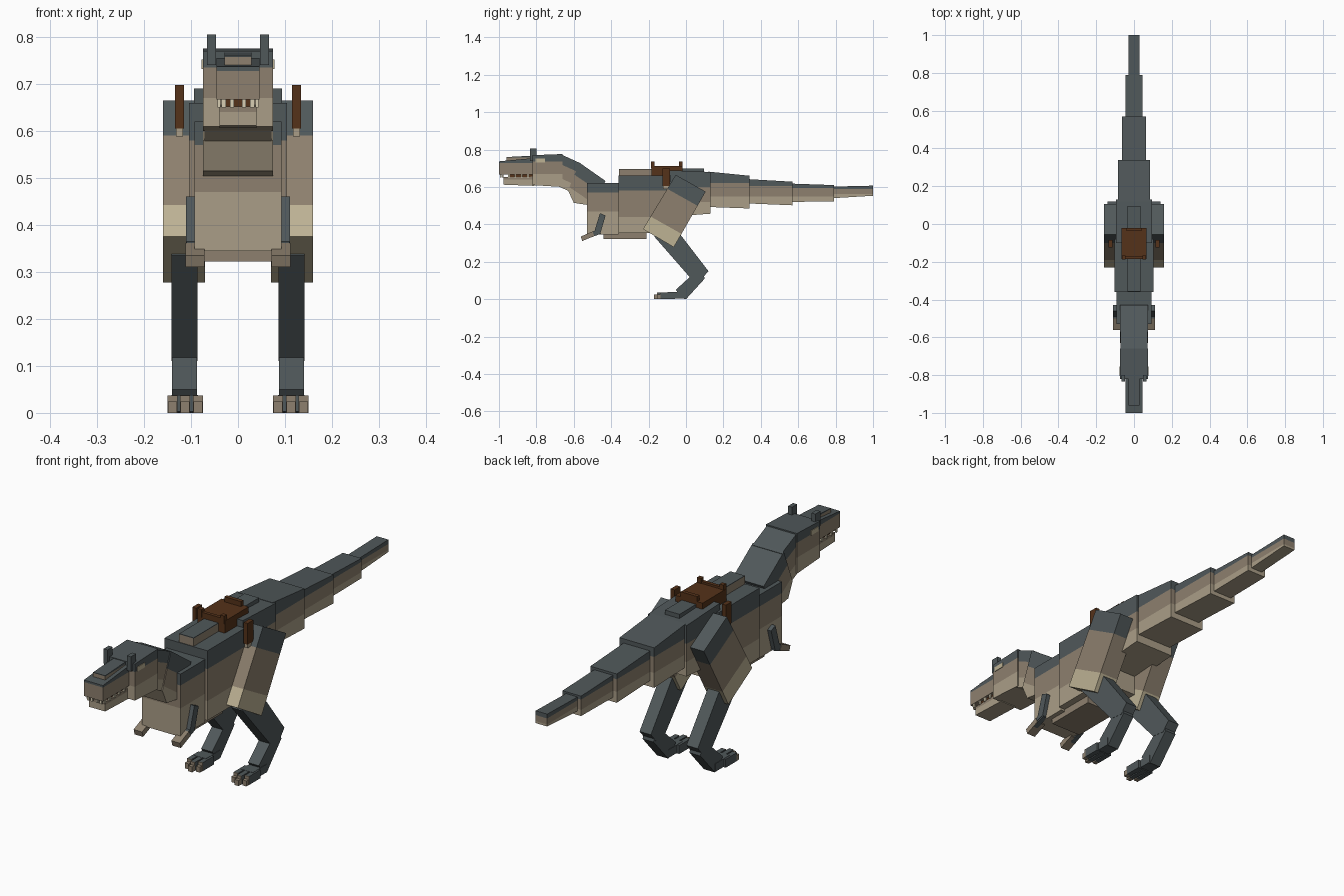
import bpy, bmesh
from mathutils import Vector

if "Cube" in bpy.data.objects:
    bpy.data.objects.remove(bpy.data.objects["Cube"])


def material(name, hex_code):
    """Flat colour from an sRGB hex code, stored as linear values."""
    srgb = [int(hex_code[i:i + 2], 16) / 255 for i in (0, 2, 4)]
    lin = [c / 12.92 if c <= 0.04045 else ((c + 0.055) / 1.055) ** 2.4 for c in srgb]
    m = bpy.data.materials.new(name)
    m.diffuse_color = (*lin, 1)
    m.use_nodes = True
    m.node_tree.nodes["Principled BSDF"].inputs["Base Color"].default_value = m.diffuse_color
    return m


SLATE = material("slate_hide", "50585A")
TAUPE = material("taupe_hide", "8D806E")
SAND = material("sand_belly", "AA9E87")
BEIGE = material("pale_beige", "BDB294")
BROWN = material("saddle_leather", "553219")
TOOTH = material("tooth_cream", "D8CFB4")
HIDE = [SAND, TAUPE, SLATE]


def prism(name, pts, x0, x1, mats, bands=(), slope=0.0, mirror=False):
    """Side profile (y, z) extruded from x0 to x1, coloured in bands of height z - slope*y."""
    bm = bmesh.new()
    a = [bm.verts.new((x0, y, z)) for y, z in pts]
    b = [bm.verts.new((x1, y, z)) for y, z in pts]
    n = len(pts)
    bm.faces.new(a)
    bm.faces.new(b[::-1])
    for i in range(n):
        j = (i + 1) % n
        bm.faces.new((a[i], b[i], b[j], a[j]))
    up = Vector((0, -slope, 1))
    for t in bands:
        bmesh.ops.bisect_plane(bm, geom=bm.verts[:] + bm.edges[:] + bm.faces[:],
                               plane_co=(0, 0, t), plane_no=up)
    for f in bm.faces:
        h = up.dot(f.calc_center_median())
        f.material_index = sum(h > t for t in bands)
    bmesh.ops.recalc_face_normals(bm, faces=bm.faces)
    me = bpy.data.meshes.new(name)
    bm.to_mesh(me)
    bm.free()
    for m in mats:
        me.materials.append(m)
    ob = bpy.data.objects.new(name, me)
    bpy.context.collection.objects.link(ob)
    if mirror:
        ob.modifiers.new("mirror", 'MIRROR').use_mirror_merge = False
    return ob


def box(name, x, y, z, mats, bands=(), mirror=False):
    pts = [(y[0], z[0]), (y[1], z[0]), (y[1], z[1]), (y[0], z[1])]
    return prism(name, pts, x[0], x[1], mats, bands, 0, mirror)


# Body
box("chest", (-.093, .093), (-.53, -.36), (.345, .62), HIDE, (.47, .57))
box("torso", (-.104, .104), (-.36, -.08), (.355, .66), HIDE, (.44, .58))
box("belly", (-.073, .073), (-.44, -.21), (.322, .362), [TAUPE])
prism("hips", [(-.10, .44), (.13, .457), (.13, .68), (-.10, .69)], -.094, .094,
      HIDE, (.52, .60))
box("front_back_ridge", (-.035, .035), (-.357, -.16), (.65, .697), [TAUPE, SLATE], (.694,))
box("rear_back_ridge", (-.035, .035), (-.05, .095), (.66, .70), [SLATE])

# Tail: y start, y end, half width, bottom and top at both ends, colour bands
TAIL = [(.12, .34, .084, .493, .682, .485, .66, .55, .62),
        (.33, .57, .064, .512, .642, .502, .628, .55, .605),
        (.56, .79, .045, .52, .618, .523, .61, .55, .595),
        (.785, 1.0, .028, .54, .602, .553, .607, .562, .588)]
for i, (y0, y1, w, b0, t0, b1, t1, low, high) in enumerate(TAIL):
    prism(f"tail_{i + 1}", [(y0, b0), (y1, b1), (y1, t1), (y0, t0)], -w, w, HIDE, (low, high))

# Neck
prism("lower_neck", [(-.57, .73), (-.43, .632), (-.50, .50), (-.60, .515), (-.63, .58)],
      -.075, .075, HIDE, (.175, .26), -.68)
prism("upper_neck", [(-.67, .775), (-.56, .725), (-.59, .56), (-.68, .603)],
      -.071, .071, HIDE, (.345, .42), -.45)

# Head and jaws
prism("head", [(-.82, .61), (-.66, .60), (-.66, .776), (-.82, .77)], -.075, .075,
      HIDE, (.67, .735))
prism("snout", [(-1.0, .667), (-.81, .667), (-.81, .755), (-1.0, .737)], -.046, .046,
      [TAUPE, SLATE], (.728,))
prism("snout_ridge", [(-.96, .735), (-.81, .735), (-.81, .768), (-.96, .760)], -.029, .029,
      [TAUPE, SLATE], (.757,))
prism("lower_jaw", [(-.975, .612), (-.81, .606), (-.81, .655), (-.975, .652)], -.039, .039,
      [SAND, TAUPE], (.64,))
box("mouth", (-.032, .032), (-.95, -.81), (.645, .672), [BROWN])
for i in range(5):
    y = -.985 + .034 * i
    box(f"side_tooth_{i + 1}", (.037, .044), (y, y + .009), (.650, .668), [TOOTH], (), True)
for i in range(2):
    x = .008 + .018 * i
    box(f"front_tooth_{i + 1}", (x, x + .009), (-.995, -.987), (.650, .668), [TOOTH], (), True)
box("brow_horn", (.047, .066), (-.835, -.80), (.74, .805), [SLATE], (), True)
box("eye", (.073, .078), (-.805, -.755), (.732, .752), [BEIGE], (), True)

# Arms
prism("upper_arm", [(-.46, .46), (-.43, .447), (-.457, .355), (-.495, .345)],
      .089, .111, [SLATE], mirror=True)
prism("forearm", [(-.50, .362), (-.465, .372), (-.455, .35), (-.53, .322)],
      .089, .110, [SLATE], mirror=True)
prism("hand", [(-.562, .335), (-.50, .362), (-.49, .338), (-.555, .311)],
      .071, .112, [TAUPE], mirror=True)

# Legs
prism("thigh", [(-.055, .665), (.105, .575), (-.065, .278), (-.23, .375)], .07, .16,
      [BEIGE, TAUPE, SLATE], (.336, .534), -.56, True)
prism("shin", [(-.17, .335), (-.10, .40), (-.03, .345), (.12, .15), (.085, .11), (.02, .118)],
      .086, .141, [SLATE], mirror=True)
prism("ankle", [(.02, .118), (.095, .128), (.10, .11), (0, 0), (-.02, .005), (-.055, .05)],
      .087, .140, [SLATE], mirror=True)
box("foot", (.085, .142), (-.10, -.002), (.003, .038), [SLATE], (), True)
for name, x, y in (("inner", .075, -.135), ("middle", .102, -.15), ("outer", .129, -.135)):
    box(name + "_toe", (x, x + .021), (y, -.06), (0, .037), [SLATE], (), True)
    box(name + "_claw", (x + .001, x + .020), (y - .02, y), (0, .024), [TAUPE], (), True)
    box(name + "_toe_tip", (x, x + .021), (y - .004, y), (.0, .037), [TAUPE], (), True)

# Saddle with end rails, corner posts and stirrups
box("saddle_seat", (-.066, .066), (-.185, -.02), (.655, .713), [BROWN])
box("saddle_front_rail", (-.045, .045), (-.185, -.17), (.71, .722), [BROWN])
box("saddle_front_post", (.045, .064), (-.187, -.168), (.70, .735), [BROWN], (), True)
box("saddle_back_rail", (-.04, .04), (-.037, -.02), (.71, .735), [BROWN])
box("stirrup_strap", (.115, .134), (-.125, -.085), (.605, .698), [BROWN], (), True)
box("stirrup_tip", (.117, .132), (-.122, -.088), (.588, .605), [SAND], (), True)
